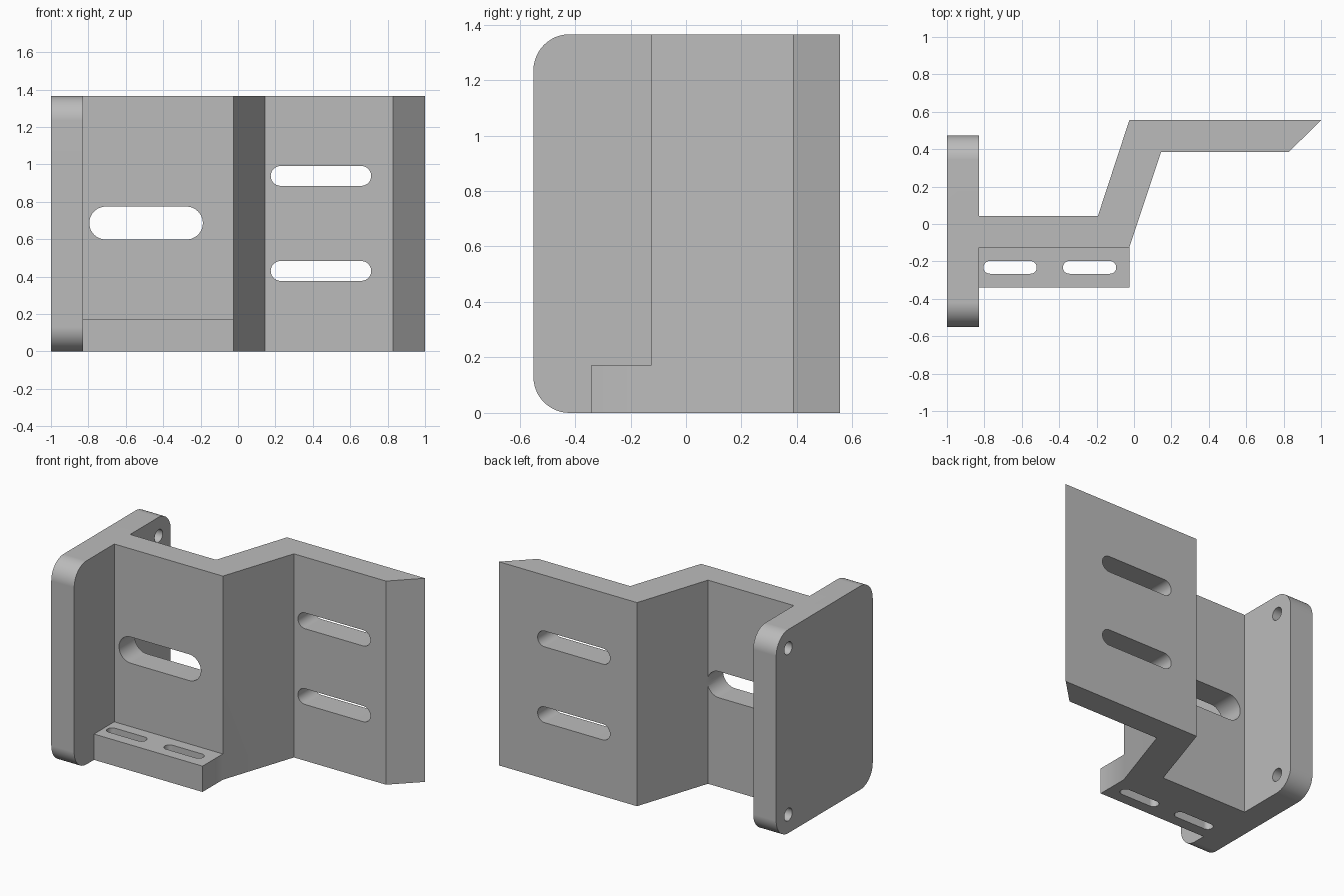
import bpy
import bmesh
from math import pi, cos, sin, radians
from mathutils import Matrix, Vector

cube = bpy.data.objects.get("Cube")
if cube:
    bpy.data.objects.remove(cube, do_unlink=True)

HEIGHT = 1.365
steel = bpy.data.materials.new("plain_grey")
steel.use_nodes = True
grey = (0.5, 0.5, 0.5, 1)
steel.diffuse_color = grey
steel.node_tree.nodes["Principled BSDF"].inputs["Base Color"].default_value = grey

# Column triples that map a profile (u, v, depth) to model axes
ALONG_X = ((0, 1, 0), (0, 0, 1), (1, 0, 0))
ALONG_Y = ((1, 0, 0), (0, 0, 1), (0, 1, 0))
ALONG_Z = ((1, 0, 0), (0, 1, 0), (0, 0, 1))


def prism(name, profile, axes, start, end):
    """Extrude a closed profile from start to end along the third axis."""
    u, v, w = (Vector(a) for a in axes)
    bm = bmesh.new()
    base = bm.faces.new([bm.verts.new(u * p + v * q + w * start) for p, q in profile])
    out = bmesh.ops.extrude_face_region(bm, geom=[base])
    moved = [g for g in out["geom"] if isinstance(g, bmesh.types.BMVert)]
    bmesh.ops.translate(bm, verts=moved, vec=w * (end - start))
    bmesh.ops.recalc_face_normals(bm, faces=bm.faces)
    mesh = bpy.data.meshes.new(name)
    bm.to_mesh(mesh)
    bm.free()
    mesh.materials.append(steel)
    obj = bpy.data.objects.new(name, mesh)
    bpy.context.collection.objects.link(obj)
    return obj


def rounded(u0, u1, v0, v1, radius, steps=12):
    """Rectangle with round corners; a full radius gives a slot or circle."""
    centres = ((u1 - radius, v1 - radius), (u0 + radius, v1 - radius),
               (u0 + radius, v0 + radius), (u1 - radius, v0 + radius))
    points = []
    for quarter, (cu, cv) in enumerate(centres):
        for i in range(steps + 1):
            a = (quarter + i / steps) * pi / 2
            p = Vector((cu + radius * cos(a), cv + radius * sin(a)))
            if not points or (p - points[-1]).length > 1e-5:
                points.append(p)
    if (points[0] - points[-1]).length < 1e-5:
        points.pop()
    return points


def slot(u0, u1, v, radius, axes, start, end):
    return prism("slot_cutter", rounded(u0, u1, v - radius, v + radius, radius),
                 axes, start, end)


def combine(target, other, operation):
    """Apply a boolean, then discard the helper."""
    other.hide_render = True
    mod = target.modifiers.new("join", "BOOLEAN")
    mod.operation, mod.object, mod.solver = operation, other, "EXACT"
    bpy.context.view_layer.objects.active = target
    bpy.ops.object.modifier_apply(modifier=mod.name)
    bpy.data.objects.remove(other, do_unlink=True)


# Stepped web, running from inside the end plate to the bevelled tip
bracket = prism("mounting_bracket", [
    (-0.9, -0.125), (-0.025, -0.125), (0.145, 0.385), (0.828, 0.385),
    (1, 0.555), (-0.025, 0.555), (-0.193, 0.043), (-0.9, 0.043)],
    ALONG_Z, 0, HEIGHT)

# Rounded end plate and low front ledge, fused to the web
plate = prism("end_plate", rounded(-0.55, 0.473, 0, HEIGHT, 0.13), ALONG_X, -1, -0.83)
ledge = prism("front_ledge", [(-0.9, -0.34), (-0.025, -0.34), (-0.025, -0.09), (-0.9, -0.09)],
              ALONG_Z, 0, 0.173)
for part in (plate, ledge):
    combine(bracket, part, "UNION")

# Slots through web, outer flange and ledge; bolt holes at the plate's back edge
cutters = [slot(-0.795, -0.188, 0.686, 0.088, ALONG_Y, -0.2, 0.1)]
cutters += [slot(0.175, 0.712, z, 0.053, ALONG_Y, 0.3, 0.65) for z in (0.43, 0.938)]
cutters += [slot(x, x + 0.285, -0.232, 0.034, ALONG_Z, -0.1, 0.3) for x in (-0.805, -0.38)]
cutters += [slot(0.303, 0.387, z, 0.042, ALONG_X, -1.1, -0.7) for z in (0.125, HEIGHT - 0.125)]
for cutter in cutters:
    combine(bracket, cutter, "DIFFERENCE")

# Smooth rounds, crisp corners
bpy.ops.object.select_all(action="DESELECT")
bracket.select_set(True)
bpy.context.view_layer.objects.active = bracket
bpy.ops.object.shade_smooth_by_angle(angle=radians(30))
normals = bracket.modifiers.new("flat_face_normals", "WEIGHTED_NORMAL")
normals.keep_sharp = True
